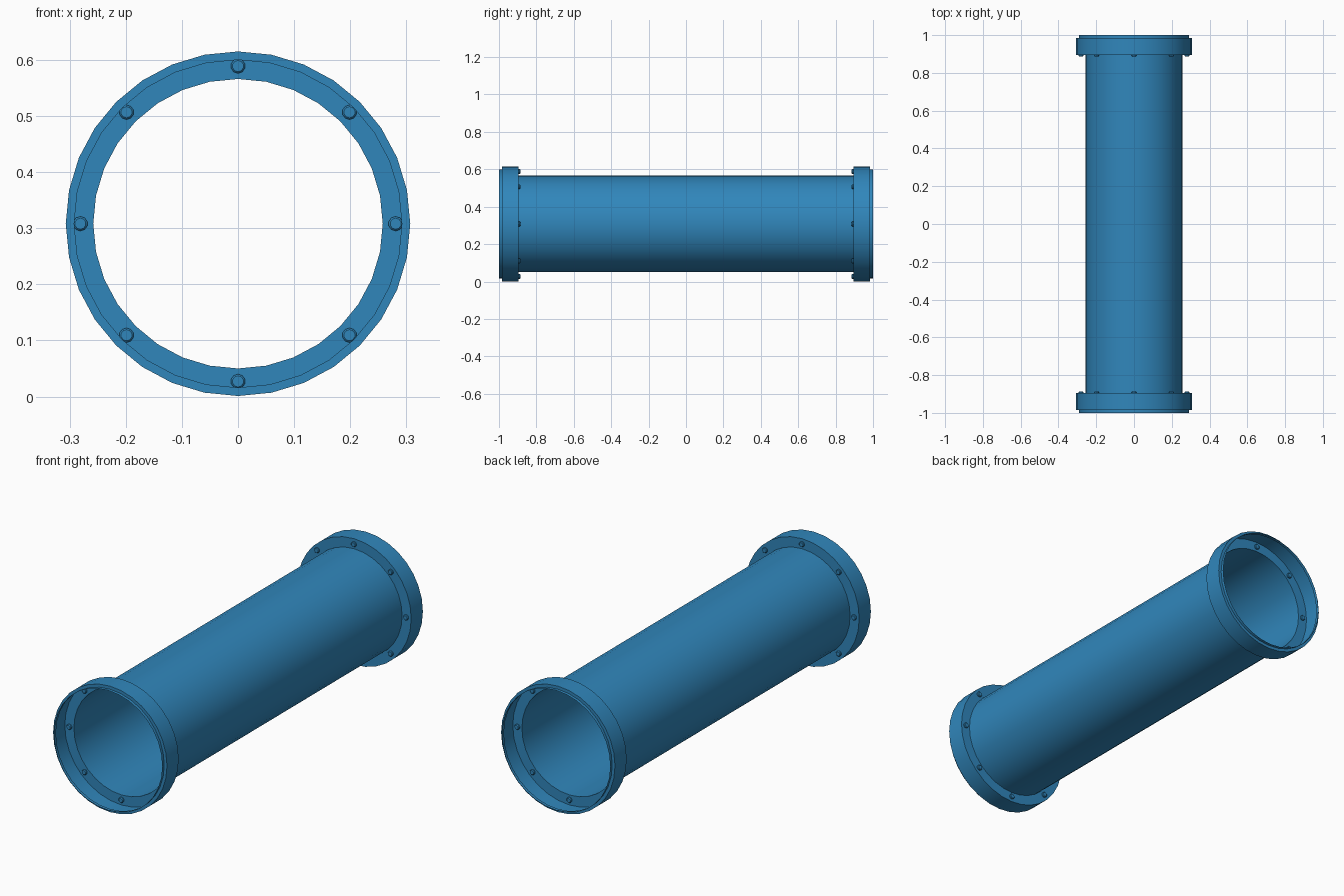
import bpy, bmesh
from math import sin, cos, pi, radians

if "Cube" in bpy.data.objects:
    bpy.data.objects.remove(bpy.data.objects["Cube"])

CZ = 0.308          # height of the pipe axis
SIDES = 32

blue = bpy.data.materials.new("blue_paint")
blue.diffuse_color = (0.03, 0.24, 0.50, 1)
blue.use_nodes = True
blue.node_tree.nodes["Principled BSDF"].inputs["Base Color"].default_value = blue.diffuse_color


def revolve(name, profile, sides, x=0.0, z=CZ):
    """Spin (radius, y) points around an axis parallel to y."""
    bm = bmesh.new()
    rings = []
    for r, y in profile:
        rings.append([bm.verts.new((x + r * sin(2 * pi * i / sides), y,
                                    z + r * cos(2 * pi * i / sides)))
                      for i in range(sides)])
    for a, b in zip(rings, rings[1:]):
        for i in range(sides):
            j = (i + 1) % sides
            bm.faces.new((a[i], a[j], b[j], b[i]))
    bmesh.ops.remove_doubles(bm, verts=bm.verts, dist=1e-5)
    bmesh.ops.recalc_face_normals(bm, faces=bm.faces)
    mesh = bpy.data.meshes.new(name)
    bm.to_mesh(mesh)
    bm.free()
    mesh.materials.append(blue)
    ob = bpy.data.objects.new(name, mesh)
    bpy.context.collection.objects.link(ob)
    bpy.ops.object.select_all(action='DESELECT')
    ob.select_set(True)
    bpy.context.view_layer.objects.active = ob
    bpy.ops.object.shade_smooth_by_angle(angle=radians(30))
    return ob


# Thin-walled open pipe
revolve("pipe", [(0.258, -0.895), (0.258, 0.895)], SIDES)

# Hollow end collars: back plate, outer wall, stepped lip
collar = [(0.258, 0.895), (0.307, 0.895), (0.307, 0.985),
          (0.292, 0.985), (0.292, 1.0)]
# Small bolts passing through the back plate
bolt = [(0, 0.886), (0.010, 0.886), (0.013, 0.889),
        (0.013, 0.901), (0.010, 0.904), (0, 0.904)]

for side, s in (("front", -1), ("back", 1)):
    revolve(side + "_collar", [(r, s * y) for r, y in collar], SIDES)
    for k in range(8):
        a = k * pi / 4
        revolve(f"{side}_bolt_{k + 1}", [(r, s * y) for r, y in bolt], 10,
                0.281 * sin(a), CZ + 0.281 * cos(a))
